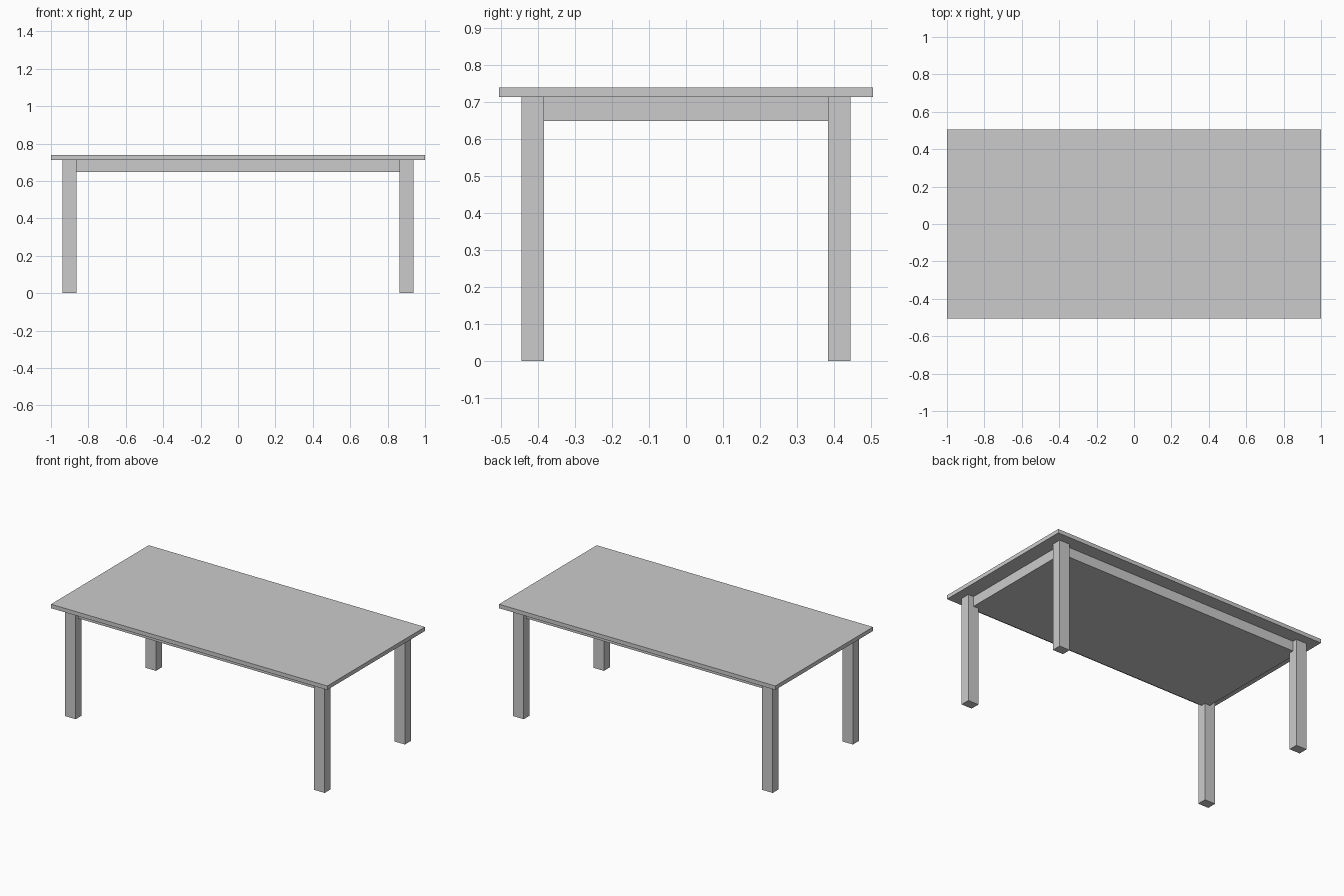
import bpy

if "Cube" in bpy.data.objects:
    bpy.data.objects.remove(bpy.data.objects["Cube"])

TOP_Z, UNDER_Z, APRON_Z = 0.739, 0.713, 0.648


def box(name, lo, hi):
    """Axis-aligned box between two opposite corners."""
    centre = [(a + b) / 2 for a, b in zip(lo, hi)]
    bpy.ops.mesh.primitive_cube_add(size=1, location=centre)
    obj = bpy.context.object
    obj.name = name
    obj.scale = [b - a for a, b in zip(lo, hi)]
    bpy.ops.object.transform_apply(location=False, rotation=False, scale=True)
    return obj


# Table top
box("table_top", (-1, -0.505, UNDER_Z), (1, 0.505, TOP_Z))

# Under-frame, set back from the outer leg faces
box("apron_frame", (-0.90, -0.415, APRON_Z), (0.90, 0.415, UNDER_Z))

# Four legs
for sx, side in ((-1, "left"), (1, "right")):
    for sy, end in ((-1, "front"), (1, "back")):
        xs = sorted((sx * 0.863, sx * 0.939))
        ys = sorted((sy * 0.384, sy * 0.445))
        box(f"{end}_{side}_leg", (xs[0], ys[0], 0), (xs[1], ys[1], UNDER_Z))
